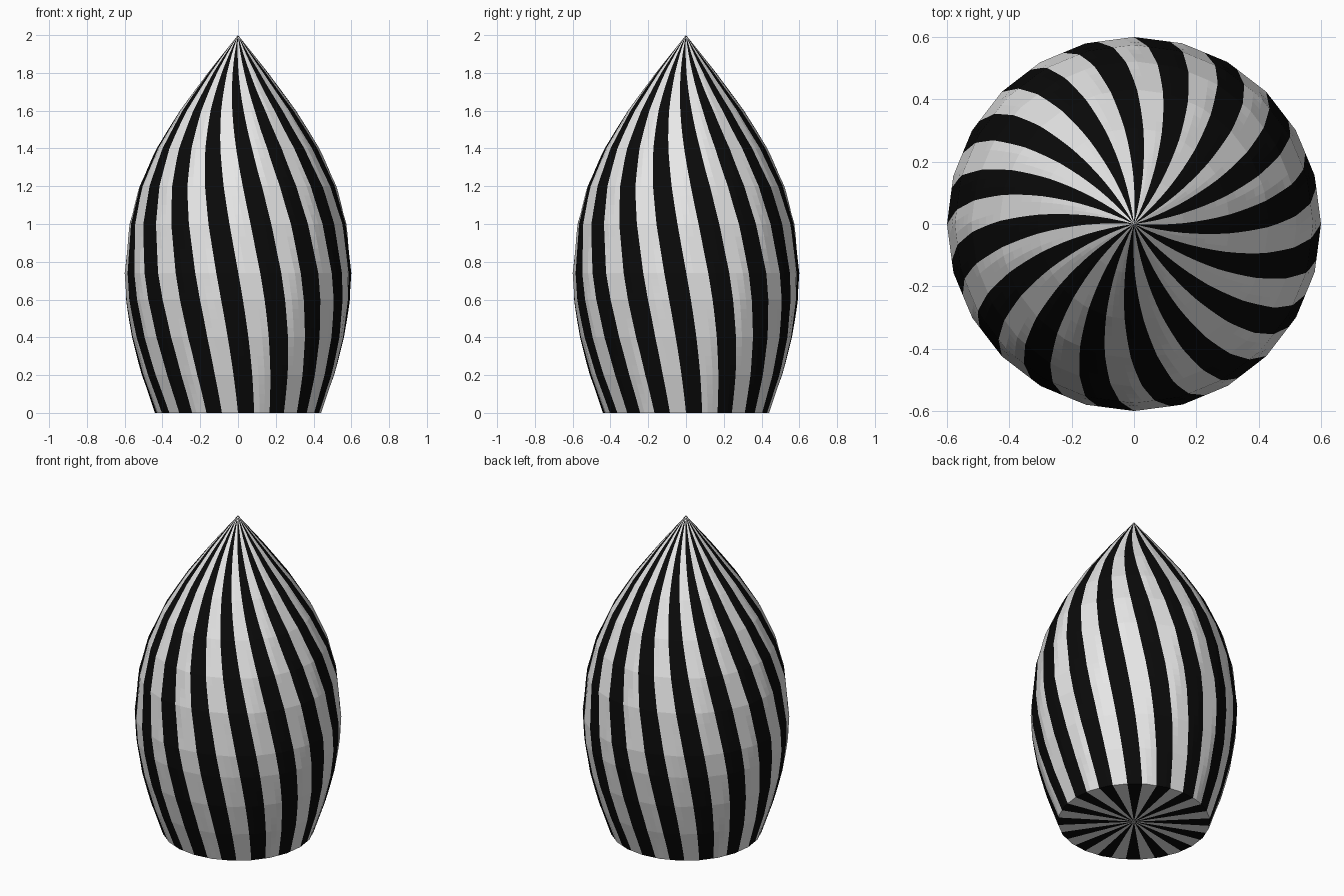
import bpy, bmesh, math

if "Cube" in bpy.data.objects:
    bpy.data.objects.remove(bpy.data.objects["Cube"])

SIDES = 24        # facets of the turned body
STRIPES = 32      # alternating dark and light bands
SUB = 3           # columns per band
ROWS = 4          # rows between profile rings
COLS = STRIPES * SUB

# Turned profile: (radius, height)
profile = [(0.44, 0.0), (0.51, 0.2), (0.563, 0.4), (0.594, 0.6), (0.6, 0.74),
           (0.575, 1.0), (0.522, 1.2), (0.432, 1.4), (0.308, 1.6),
           (0.16, 1.8), (0.0, 2.0)]


def material(name, value):
    mat = bpy.data.materials.new(name)
    mat.diffuse_color = (value, value, value, 1)
    mat.use_nodes = True
    mat.node_tree.nodes["Principled BSDF"].inputs["Base Color"].default_value = mat.diffuse_color
    return mat


def twist(z):
    """Angle of the band edge at a height."""
    return math.radians(11.25 - 12.8 * z - 3.0 * z * z)


def faceted(r, a):
    """Radius on a regular polygon with corner radius r."""
    step = 2 * math.pi / SIDES
    return r * math.cos(step / 2) / math.cos(a % step - step / 2)


bm = bmesh.new()

# Levels along the profile
levels = []
for (r0, z0), (r1, z1) in zip(profile, profile[1:]):
    for k in range(ROWS):
        t = k / ROWS
        levels.append((r0 + (r1 - r0) * t, z0 + (z1 - z0) * t))

# Twisted rings lying on the faceted body
rings = []
for r, z in levels:
    ring = []
    for c in range(COLS):
        a = twist(z) + 2 * math.pi * c / COLS
        d = faceted(r, a)
        ring.append(bm.verts.new((d * math.cos(a), d * math.sin(a), z)))
    rings.append(ring)
tip = bm.verts.new((0, 0, 2))
base = bm.verts.new((0, 0, 0))


def add(verts, c):
    f = bm.faces.new(verts)
    f.material_index = (c // SUB) % 2


for c in range(COLS):
    n = (c + 1) % COLS
    for lo, hi in zip(rings, rings[1:]):
        add((lo[c], lo[n], hi[n], hi[c]), c)
    add((rings[-1][c], rings[-1][n], tip), c)      # pointed top
    add((rings[0][n], rings[0][c], base), c)       # flat striped base

mesh = bpy.data.meshes.new("striped_bulb")
bm.to_mesh(mesh)
bm.free()
mesh.materials.append(material("light_stripe", 0.8))
mesh.materials.append(material("dark_stripe", 0.003))
body = bpy.data.objects.new("striped_bulb", mesh)
bpy.context.collection.objects.link(body)
